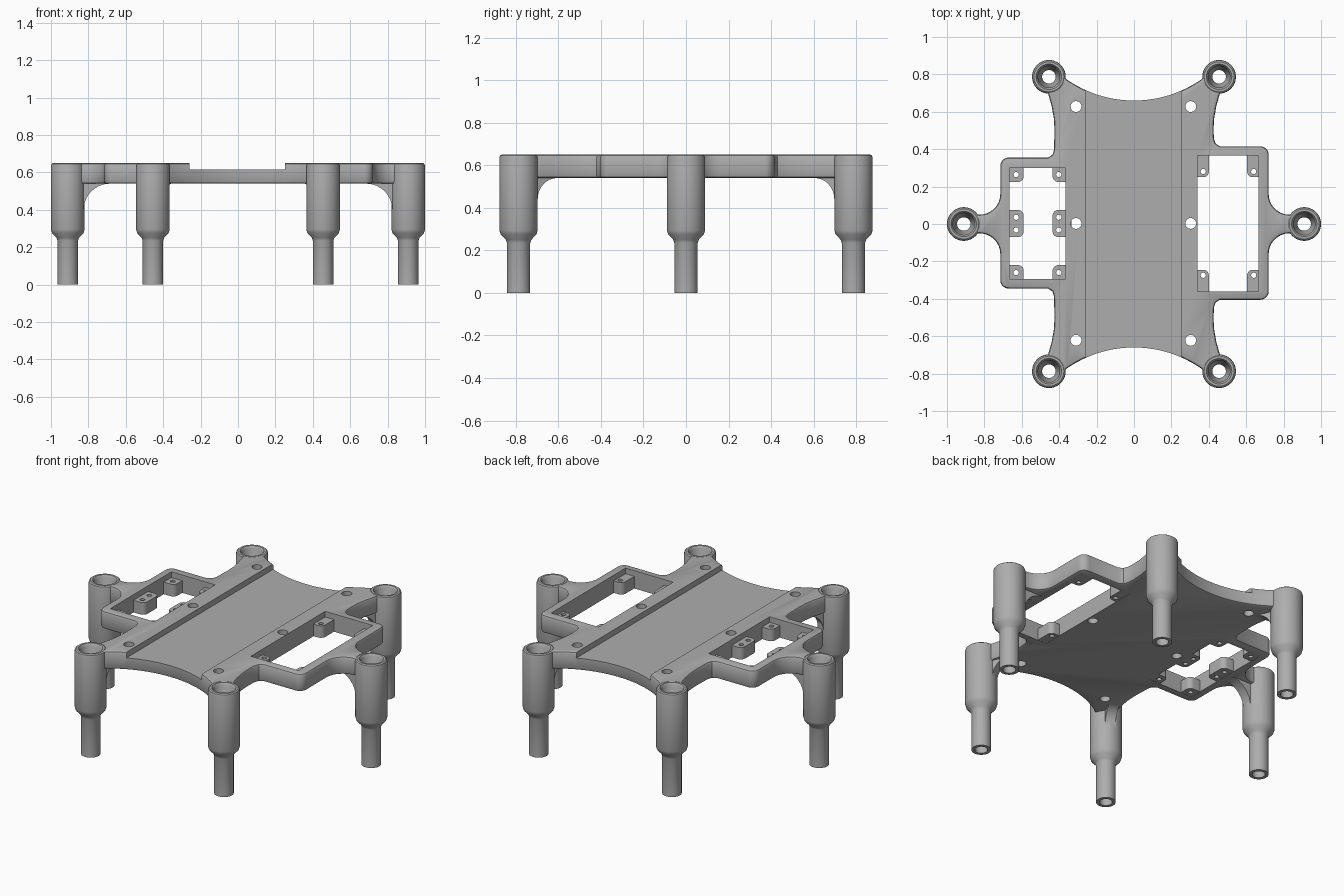
import bpy, bmesh
from math import sin, cos, pi, sqrt, radians
from mathutils import Matrix, Vector

if "Cube" in bpy.data.objects:
    bpy.data.objects.remove(bpy.data.objects["Cube"])

grey = bpy.data.materials.new("plain grey")
grey.use_nodes = True
grey.diffuse_color = (0.42, 0.42, 0.42, 1)
grey.node_tree.nodes["Principled BSDF"].inputs["Base Color"].default_value = grey.diffuse_color

BOTTOM, TOP, FLOOR = 0.54, 0.65, 0.615
CORNER = (0.455, 0.787)
SIDE = 0.91


def arc(cx, cy, r, a, b, n=8):
    return [(cx + r * cos(radians(a + (b - a) * i / n)),
             cy + r * sin(radians(a + (b - a) * i / n))) for i in range(n + 1)]


def circle(cx, cy, r, n=32):
    return arc(cx, cy, r, 0, 360, n)[:-1]


def rounded(x0, x1, y0, y1, r):
    return (arc(x1 - r, y1 - r, r, 0, 90) + arc(x0 + r, y1 - r, r, 90, 180)
            + arc(x0 + r, y0 + r, r, 180, 270) + arc(x1 - r, y0 + r, r, 270, 360))


def box(x0, x1, y0, y1):
    return [(x0, y0), (x1, y0), (x1, y1), (x0, y1)]


def inset(outline, d):
    # move each corner inward along its averaged edge normal
    pts = [Vector(p) for p in outline]
    n = len(pts)
    area = sum(pts[i - 1].cross(pts[i]) for i in range(n))
    s = 1 if area > 0 else -1
    out = []
    for i, p in enumerate(pts):
        a, b = (p - pts[i - 1]).normalized(), (pts[(i + 1) % n] - p).normalized()
        t = (a + b).normalized()
        out.append(p + Vector((-t.y, t.x)) * s * d)
    return out


def loft(bm, rings, closed=False):
    vs = [[bm.verts.new(p) for p in ring] for ring in rings]
    n = len(vs[0])
    pairs = list(zip(vs, vs[1:])) + ([(vs[-1], vs[0])] if closed else [])
    for a, b in pairs:
        for i in range(n):
            j = (i + 1) % n
            bm.faces.new((a[i], a[j], b[j], b[i]))
    if not closed:
        bm.faces.new(vs[0])
        bm.faces.new(vs[-1])


def slab(bm, outline, levels, matrix=Matrix()):
    loft(bm, [[matrix @ Vector((p[0], p[1], z)) for p in inset(outline, d)]
              for z, d in levels])


def finish(bm, name):
    bmesh.ops.recalc_face_normals(bm, faces=bm.faces)
    mesh = bpy.data.meshes.new(name)
    bm.to_mesh(mesh)
    bm.free()
    mesh.materials.append(grey)
    ob = bpy.data.objects.new(name, mesh)
    bpy.context.collection.objects.link(ob)
    return ob


def activate(ob):
    bpy.ops.object.select_all(action='DESELECT')
    ob.select_set(True)
    bpy.context.view_layer.objects.active = ob


def smooth(ob):
    activate(ob)
    bpy.ops.object.shade_smooth_by_angle(angle=radians(35))


def cut(ob, cutter):
    activate(ob)
    mod = ob.modifiers.new("cut", 'BOOLEAN')
    mod.operation, mod.solver, mod.object = 'DIFFERENCE', 'EXACT', cutter
    bpy.ops.object.modifier_apply(modifier=mod.name)
    bpy.data.objects.remove(cutter)


# Plate outline: one quarter, from the end arc past a corner leg to a side leg
def quarter(sx, sy, w, t):
    pts = [(x, 1.29 - sqrt(0.63 ** 2 - x * x)) for x in [0.03 + 0.04 * i for i in range(10)]]
    pts += [(0.47, 0.79), (0.46, 0.70), (0.44, 0.63), (0.428, 0.56), (0.425, 0.50),
            (0.428, t + 0.04), (0.436, t + 0.015), (0.46, t)]
    pts += arc(w - 0.045, t - 0.045, 0.045, 90, 0)
    pts += arc(w + 0.11, 0.16, 0.11, 180, 270) + [(SIDE, 0.05)]
    pts = [(sx * x, sy * y) for x, y in pts]
    return pts if sx * sy > 0 else pts[::-1]


outline = (quarter(1, 1, 0.72, 0.415) + quarter(1, -1, 0.72, 0.405)
           + quarter(-1, -1, 0.715, 0.345) + quarter(-1, 1, 0.715, 0.355))
bm = bmesh.new()
slab(bm, outline, [(BOTTOM, 0.012), (BOTTOM + 0.004, 0.004), (BOTTOM + 0.012, 0),
                   (TOP - 0.012, 0), (TOP - 0.004, 0.004), (TOP, 0.012)])
plate = finish(bm, "deck_plate")

legs = [(sx * CORNER[0], sy * CORNER[1]) for sx in (1, -1) for sy in (1, -1)]
legs += [(SIDE, 0), (-SIDE, 0)]

# Channel, servo windows, screw holes and leg seats cut from the plate
bm = bmesh.new()
through = [(BOTTOM - 0.1, 0), (TOP + 0.1, 0)]
slab(bm, box(-0.26, 0.25, -1, 1), [(FLOOR, 0), (TOP + 0.1, 0)])
slab(bm, box(0.34, 0.665, -0.36, 0.365), through)
slab(bm, box(-0.665, -0.365, -0.295, 0.30), through)
for x in (-0.31, 0.303):
    for y in (-0.622, 0.003, 0.628):
        slab(bm, circle(x, y, 0.029, 24), through)
for x, y in legs:
    slab(bm, circle(x, y, 0.083), through)
cut(plate, finish(bm, "plate_cutter"))
smooth(plate)

# Mounting tabs inside the windows, each reaching into the frame
bm = bmesh.new()
holes = bmesh.new()
E = 0.03
tab_levels = [(BOTTOM + 0.001, 0), (0.615, 0)]
for x0, x1, hx in ((-0.665 - E, -0.59, -0.63), (-0.435, -0.365 + E, -0.402)):
    for y0, y1, hys in ((0.225, 0.30 + E, [0.264]), (-0.07, 0.075, [-0.032, 0.036]),
                        (-0.295 - E, -0.22, [-0.26])):
        slab(bm, rounded(x0, x1, y0, y1, E), tab_levels)
        for hy in hys:
            slab(holes, circle(hx, hy, 0.014, 16), through)
for x0, x1, hx in ((0.34 - E, 0.40, 0.37), (0.605, 0.665 + E, 0.64)):
    for y0, y1, hy in ((0.25, 0.365 + E, 0.28), (-0.36 - E, -0.245, -0.274)):
        slab(bm, rounded(x0, x1, y0, y1, E), tab_levels)
        slab(holes, circle(hx, hy, 0.014, 16), through)
tabs = finish(bm, "mounting_tabs")
cut(tabs, finish(holes, "tab_cutter"))
smooth(tabs)

# Hollow stepped legs: outside going up, socket and bore going down
profile = [(0.055, 0), (0.055, 0.235), (0.060, 0.25), (0.084, 0.275), (0.09, 0.295),
           (0.09, 0.635), (0.087, 0.645), (0.08, TOP), (0.068, TOP), (0.058, 0.635),
           (0.058, 0.36), (0.036, 0.31), (0.036, 0)]
for i, (x, y) in enumerate(legs):
    bm = bmesh.new()
    loft(bm, [[(px, py, z) for px, py in circle(x, y, r, 40)] for r, z in profile], True)
    smooth(finish(bm, f"leg_{i + 1}"))

    # Curved gusset under the plate, pointing inward from the leg
    side = y == 0
    size = 0.14 if side else 0.10
    d = Vector((-x, 0, 0) if side else (-0.4 * x / CORNER[0], -0.92 * y / CORNER[1], 0)).normalized()
    up = Vector((0, 0, 1))
    m = Matrix((d, up, d.cross(up))).transposed().to_4x4()
    m.translation = (x, y, 0)
    end = 0.085 + size
    rib = [(0.07, 0.56), (0.07, BOTTOM - size)]
    rib += arc(end, BOTTOM - size, size, 180, 90) + [(end, 0.56)]
    bm = bmesh.new()
    slab(bm, rib, [(-0.03, 0), (0.03, 0)], m)
    smooth(finish(bm, f"gusset_{i + 1}"))
